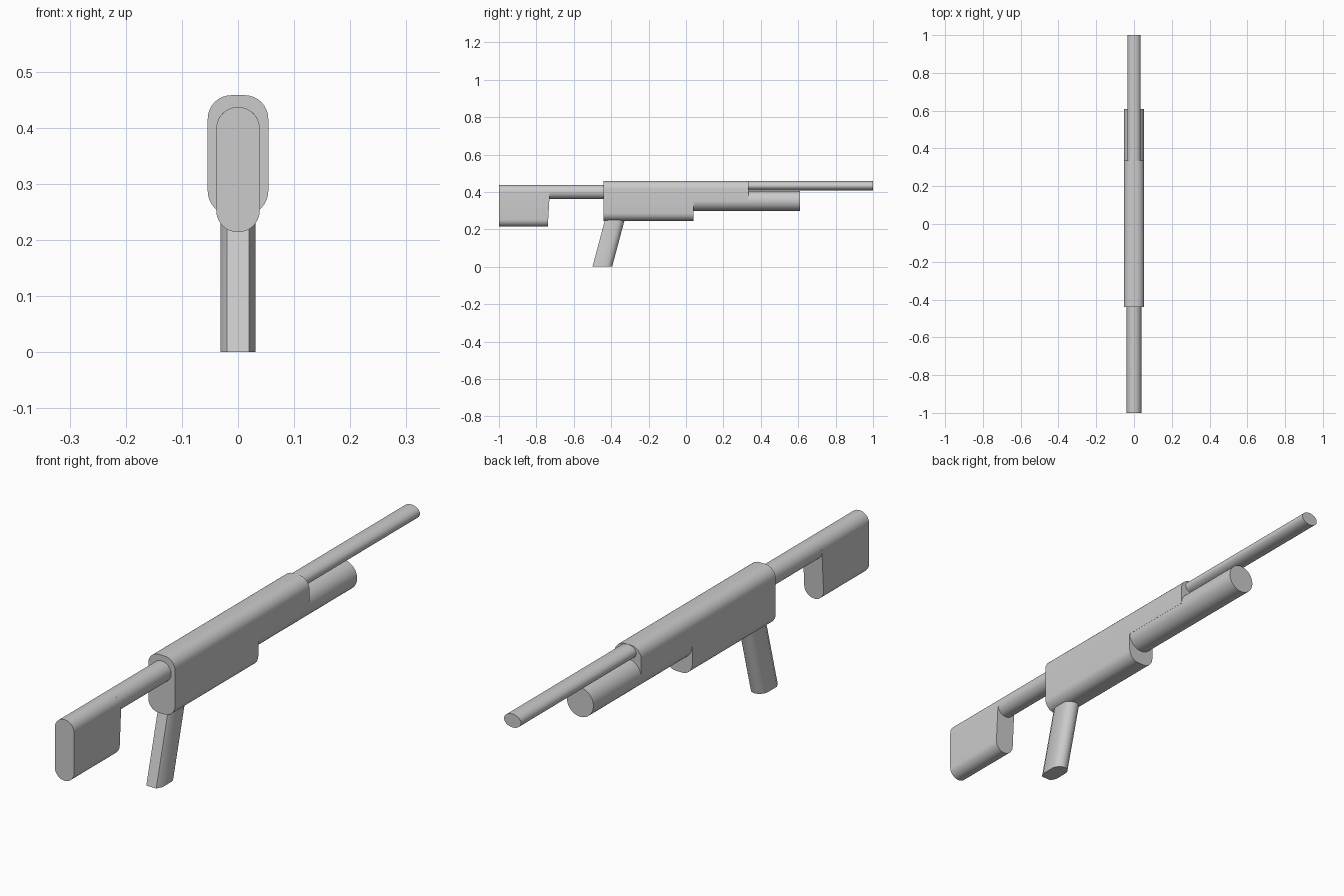
import bpy, bmesh, math

if "Cube" in bpy.data.objects:
    bpy.data.objects.remove(bpy.data.objects["Cube"])


def arc(cx, cz, rx, rz, a0, a1, n):
    return [(cx + rx * math.cos(math.radians(a0 + (a1 - a0) * i / n)),
             cz + rz * math.sin(math.radians(a0 + (a1 - a0) * i / n))) for i in range(n + 1)]


def ellipse(cz, rx, rz, n=40):
    return arc(0, cz, rx, rz, 0, 360, n)[:-1]


def rounded(hx, z0, z1, r, n=8):
    pts = []
    for k, (sx, z) in enumerate([(1, z1 - r), (-1, z1 - r), (-1, z0 + r), (1, z0 + r)]):
        pts += arc(sx * (hx - r), z, r, r, 90 * k, 90 * k + 90, n)
    return pts


def loft(name, start, end):
    """Solid between two matching rings of 3D points."""
    bm = bmesh.new()
    a = [bm.verts.new(p) for p in start]
    b = [bm.verts.new(p) for p in end]
    n = len(a)
    bm.faces.new(a)
    bm.faces.new(b[::-1])
    for i in range(n):
        bm.faces.new((a[i], b[i], b[(i + 1) % n], a[(i + 1) % n]))
    bmesh.ops.remove_doubles(bm, verts=bm.verts, dist=1e-5)
    bmesh.ops.recalc_face_normals(bm, faces=bm.faces)
    me = bpy.data.meshes.new(name)
    bm.to_mesh(me)
    bm.free()
    ob = bpy.data.objects.new(name, me)
    bpy.context.collection.objects.link(ob)
    bpy.ops.object.select_all(action='DESELECT')
    bpy.context.view_layer.objects.active = ob
    ob.select_set(True)
    bpy.ops.object.shade_smooth_by_angle(angle=math.radians(30))
    return ob


def extrude_y(name, prof, y0, y1, slope=0.0):
    return loft(name, [(x, y0, z) for x, z in prof],
                [(x, y1 + slope * z, z) for x, z in prof])


# receiver, stepped up underneath ahead of the lower housing
receiver = extrude_y("receiver", rounded(0.054, 0.245, 0.458, 0.042), -0.44, 0.335)
bpy.ops.mesh.primitive_cube_add(size=1, location=(0, 0.29, 0.202))
cutter = bpy.context.object
cutter.name = "receiver_step_cutter"
cutter.scale = (0.3, 0.5, 0.3)
cutter.hide_render = True
cutter.hide_viewport = True
mod = receiver.modifiers.new("step", 'BOOLEAN')
mod.operation = 'DIFFERENCE'
mod.solver = 'EXACT'
mod.object = cutter

# front tubes
extrude_y("forend_tube", ellipse(0.352, 0.0535, 0.0535), 0.02, 0.61)
extrude_y("upper_tube", ellipse(0.433, 0.034, 0.0245), 0.32, 1.0)

# rear tube and butt with slightly sloped front
extrude_y("rear_tube", ellipse(0.3995, 0.0385, 0.0375), -0.74, -0.43)
extrude_y("stock", rounded(0.0388, 0.214, 0.437, 0.0387, 10), -1.0, -0.752, 0.06)

# raked grip: bevelled flat back, rounded front
section = [(-0.031, 0.020), (-0.020, 0.0), (0.020, 0.0), (0.031, 0.020)]
section += arc(0, 0.070, 0.031, 0.035, 0, 180, 14)
loft("grip", [(x, y - 0.50, 0) for x, y in section],
     [(x, y - 0.428, 0.27) for x, y in section])
